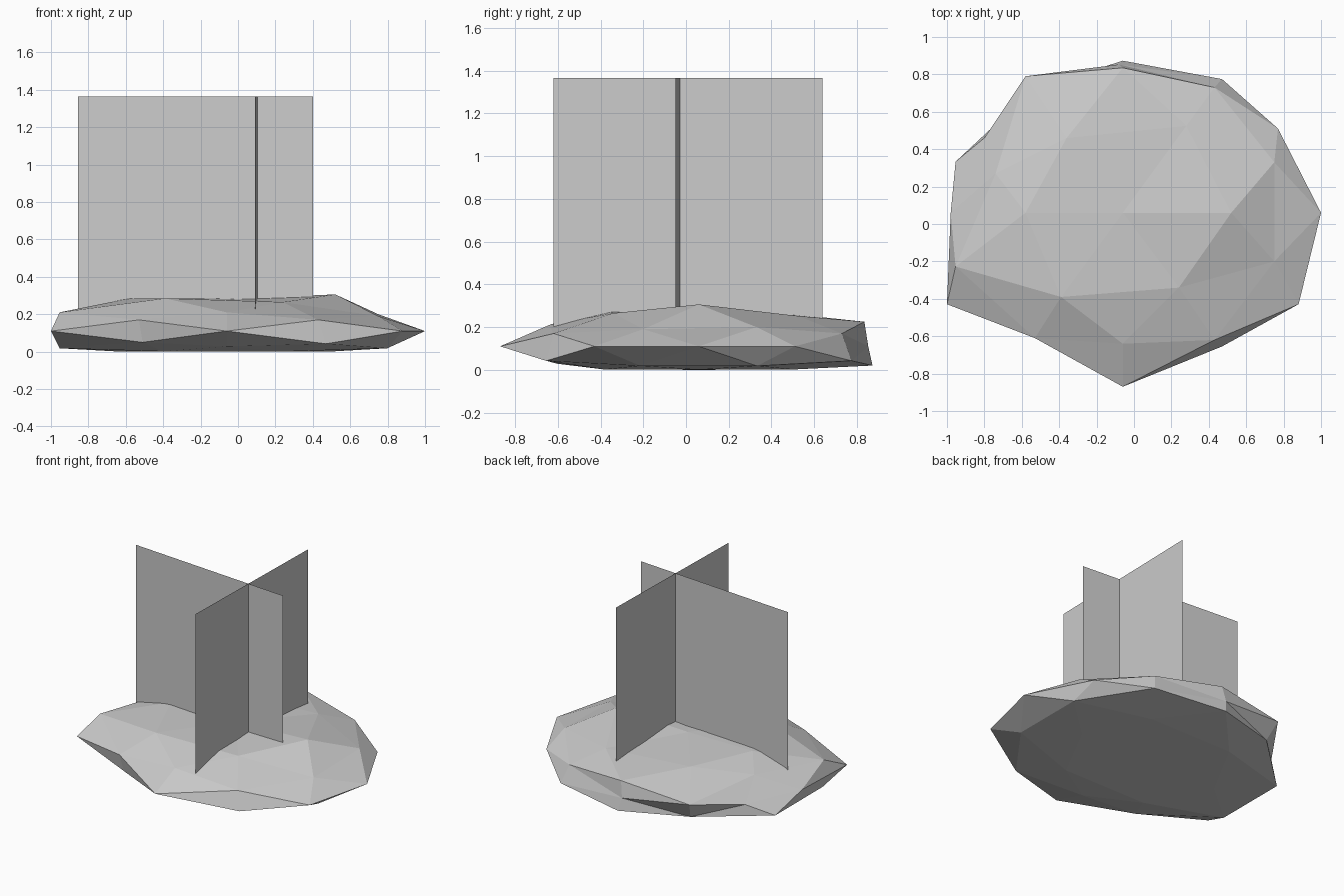
import bpy, bmesh
from mathutils import Vector

if "Cube" in bpy.data.objects:
    bpy.data.objects.remove(bpy.data.objects["Cube"])

grey = bpy.data.materials.new("plain grey")
grey.diffuse_color = (0.6, 0.6, 0.6, 1)
grey.use_nodes = True
grey.node_tree.nodes["Principled BSDF"].inputs["Base Color"].default_value = grey.diffuse_color


def make_object(name, bm):
    mesh = bpy.data.meshes.new(name)
    bm.to_mesh(mesh)
    bm.free()
    mesh.materials.append(grey)
    obj = bpy.data.objects.new(name, mesh)
    bpy.context.collection.objects.link(obj)
    return obj


# Rock: unit sphere of 80 triangles (icosahedron corners plus edge midpoints)
points = set()
for a, b, c in [(0, .8507, .5257), (1, 0, 0), (.5, .8090, .3090)]:
    for x, y, z in [(a, b, c), (b, c, a), (c, a, b)]:
        for sx in (1, -1):
            for sy in (1, -1):
                for sz in (1, -1):
                    points.add((x * sx + 0.0, y * sy + 0.0, z * sz + 0.0))
bm = bmesh.new()
for p in sorted(points):
    bm.verts.new(p)
bmesh.ops.convex_hull(bm, input=bm.verts[:])
bmesh.ops.recalc_face_normals(bm, faces=bm.faces[:])

# Chipped corners: direction on the sphere -> place on the rock
chips = [
    ((-1, 0, 0), (-.98, .06, .11)), ((.85, .53, 0), (.77, .51, .11)),
    ((-.85, .53, 0), (-.80, .46, .105)), ((0, 1, 0), (-.08, .853, .11)),
    ((0, .85, .53), (-.06, .835, .225)), ((0, .85, -.53), (-.06, .873, .02)),
    ((0, -.85, .53), (-.06, -.64, .21)), ((0, -.85, -.53), (-.06, -.6, .028)),
    ((0, 0, 1), (-.06, .06, .283)), ((.53, 0, .85), (.52, .06, .306)),
    ((-.53, 0, .85), (-.58, .06, .285)), ((.5, .81, .31), (.43, .73, .17)),
    ((.81, .31, .5), (.75, .33, .20)), ((.81, -.31, .5), (.75, -.20, .19)),
    ((-.81, .31, .5), (-.74, .27, .235)), ((-.31, .5, .81), (-.36, .46, .265)),
    ((.31, .5, .81), (.28, .525, .252)), ((.31, -.5, .81), (.24, -.34, .265)),
    ((-.31, -.5, .81), (-.39, -.39, .285)), ((.5, -.81, .31), (.43, -.62, .17)),
    ((-.5, -.81, .31), (-.53, -.61, .17)), ((-.5, .81, .31), (-.58, .79, .17)),
    ((-.5, -.81, -.31), (-.51, -.59, .05)), ((-.5, .81, -.31), (-.54, .72, .045)),
]
moved = {}
for direction, place in chips:
    d = Vector(direction)
    moved[min(bm.verts, key=lambda v: (v.co - d).length)] = Vector(place)

# Flatten the sphere: low dome above, nearly flat tucked-in base below
for v in bm.verts:
    x, y, z = v.co
    below = z < -.01
    h = .11 * (1 - abs(z)) ** 2.6 if below else .11 + .2 * z
    if below:
        x, y = (x * .96 if x > 0 else x), y * .95
    v.co = moved.get(v, Vector((min(1, -.06 + 1.105 * x), .06 + .93 * y, h)))
make_object("rock", bm)


# Two crossed upright cards, each turned slightly
def card(name, start, end, bottom=.11, top=1.365):
    bm = bmesh.new()
    bm.faces.new([bm.verts.new((*p, z)) for p, z in
                  [(start, bottom), (end, bottom), (end, top), (start, top)]])
    make_object(name, bm)


card("wide_card", (-.855, .045), (.40, -.05))
card("cross_card", (.09, -.62), (.118, .64))
